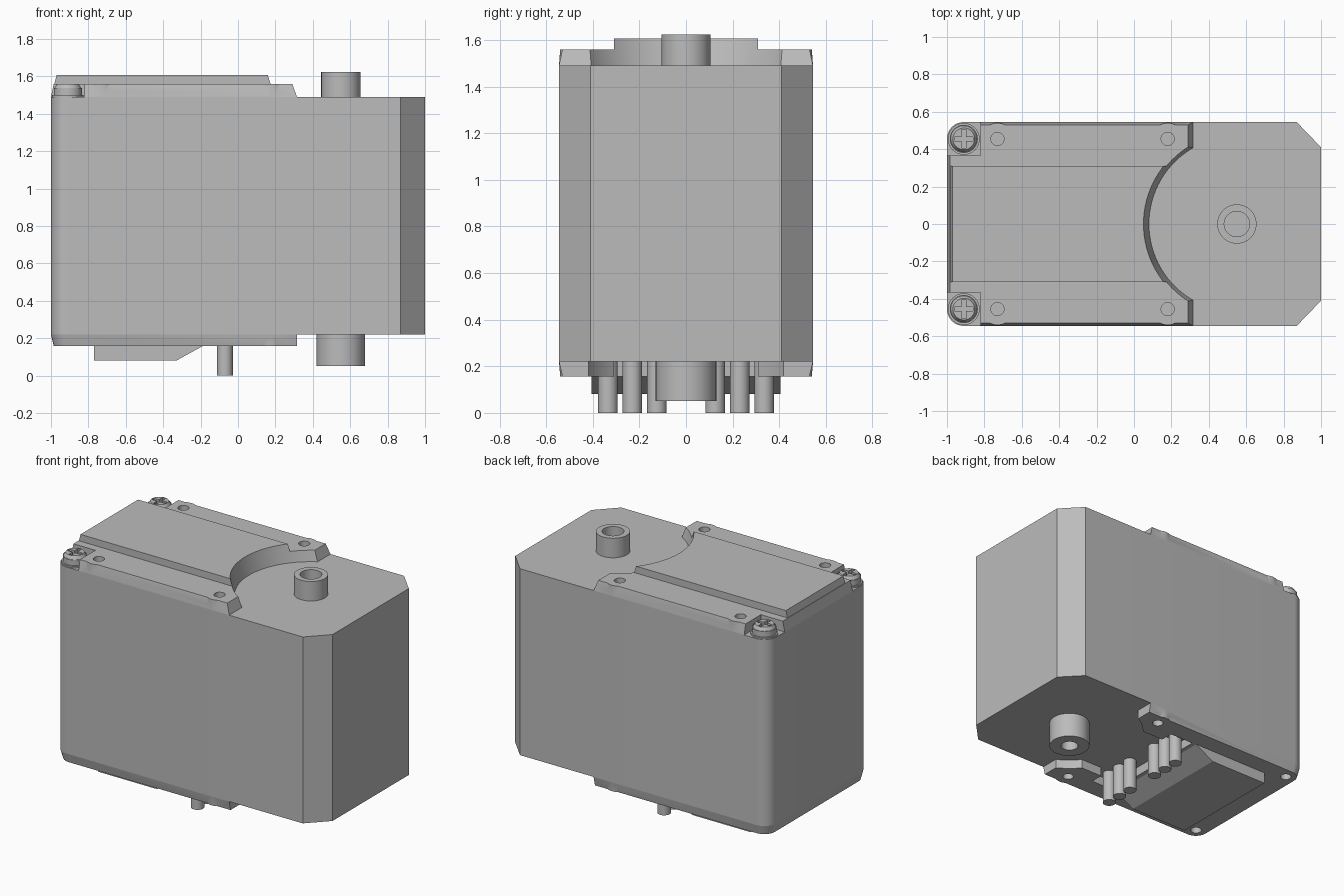
import bpy, bmesh, math

if "Cube" in bpy.data.objects:
    bpy.data.objects.remove(bpy.data.objects["Cube"], do_unlink=True)

grey = bpy.data.materials.new("plain_grey")
grey.use_nodes = True
grey.diffuse_color = (0.5, 0.5, 0.5, 1)
grey.node_tree.nodes["Principled BSDF"].inputs["Base Color"].default_value = (0.5, 0.5, 0.5, 1)


def loft(name, low, high, z0, z1):
    """Solid between two outlines with the same point count."""
    bm = bmesh.new()
    a = [bm.verts.new((x, y, z0)) for x, y in low]
    b = [bm.verts.new((x, y, z1)) for x, y in high]
    bm.faces.new(a[::-1])
    bm.faces.new(b)
    for i in range(len(a)):
        j = (i + 1) % len(a)
        bm.faces.new((a[i], a[j], b[j], b[i]))
    bmesh.ops.recalc_face_normals(bm, faces=bm.faces)
    mesh = bpy.data.meshes.new(name)
    bm.to_mesh(mesh)
    bm.free()
    mesh.materials.append(grey)
    ob = bpy.data.objects.new(name, mesh)
    bpy.context.collection.objects.link(ob)
    return ob


def rect(x0, x1, y0, y1):
    return [(x0, y0), (x1, y0), (x1, y1), (x0, y1)]


def box(name, x0, x1, y0, y1, z0, z1):
    r = rect(x0, x1, y0, y1)
    return loft(name, r, r, z0, z1)


def ring(x, y, r, n):
    return [(x + r * math.cos(math.tau * i / n), y + r * math.sin(math.tau * i / n)) for i in range(n)]


def rod(name, x, y, r0, z0, z1, r1=None, n=40):
    return loft(name, ring(x, y, r0, n), ring(x, y, r0 if r1 is None else r1, n), z0, z1)


def combine(ob, others, op):
    """Apply booleans and discard the helper solids."""
    for other in others:
        other.hide_render = True
        mod = ob.modifiers.new("combine", 'BOOLEAN')
        mod.operation, mod.solver, mod.object = op, 'EXACT', other
        bpy.context.view_layer.objects.active = ob
        bpy.ops.object.modifier_apply(modifier=mod.name)
        bpy.data.objects.remove(other, do_unlink=True)
    return ob


def cut(ob, *others):
    return combine(ob, others, 'DIFFERENCE')


def join(ob, *others):
    return combine(ob, others, 'UNION')


def rounded_end(x0, x1, y, r, steps=8):
    """Outline with two rounded corners at x0 and square ones at x1."""
    half = [(x0 + r - r * math.cos(t), y - r + r * math.sin(t))
            for t in (math.pi / 2 * i / steps for i in range(steps + 1))]
    half.append((x1, y))
    return half[::-1] + [(px, -py) for px, py in half]


HOLE_Y = 0.455
SCREW_X = -0.91
AXIS_X = 0.55
LOW, HIGH = 0.22, 1.49

# Main case: rounded at one end, chamfered at the other
outline = rounded_end(-1, 1, 0.545, 0.09)
k = outline.index((1, 0.545))
outline[k:k + 1] = [(1, 0.41), (0.87, 0.545)]
k = outline.index((1, -0.545))
outline[k:k + 1] = [(0.87, -0.545), (1, -0.41)]
loft("main_case", outline, outline, LOW, HIGH)

# Top cover with raised panel, screw pockets and a curved end
top = loft("top_cover", rect(-1, 0.315, -0.545, 0.545), rect(-0.985, 0.29, -0.53, 0.53), HIGH, 1.56)
for s in (-1, 1):
    for x in (-0.73, 0.18):
        join(top, rod("boss", x, s * HOLE_Y, 0.09, HIGH, 1.56, 0.085))
join(top, loft("panel", rect(-0.998, 0.4, -0.31, 0.31), rect(-0.97, 0.4, -0.31, 0.31), 1.495, 1.607))
cut(top, rod("curved_cut", AXIS_X, 0, 0.4675, HIGH - 0.01, 1.62, 0.5025, n=96))
for s in (-1, 1):
    y0, y1 = sorted((s * 0.365, s * 0.6))
    cut(top, box("pocket", -1.1, -0.82, y0, y1, 1.4, 1.7))
    for x in (-0.73, 0.18):
        cut(top, rod("hole", x, s * HOLE_Y, 0.035, 1.5, 1.7))

# Cover screws with cross slots
for s in (-1, 1):
    y = s * HOLE_Y
    side = "left" if s > 0 else "right"
    screw = rod("cover_screw_" + side, SCREW_X, y, 0.075, 1.5, 1.538)
    join(screw, rod("crown", SCREW_X, y, 0.075, 1.53, 1.56, 0.058))
    cut(screw, box("slot", SCREW_X - 0.05, SCREW_X + 0.05, y - 0.011, y + 0.011, 1.525, 1.6))
    cut(screw, box("slot", SCREW_X - 0.011, SCREW_X + 0.011, y - 0.05, y + 0.05, 1.525, 1.6))
    rod("screw_washer_" + side, SCREW_X, y, 0.085, HIGH, 1.5)

# Output shaft and lower bearing, both hollow
cut(rod("output_shaft", AXIS_X, 0, 0.105, HIGH, 1.623, n=48), rod("bore", AXIS_X, 0, 0.068, 1.51, 1.7))
cut(rod("lower_bearing", AXIS_X, 0, 0.13, 0.05, LOW, n=48), rod("bore", AXIS_X, 0, 0.055, 0, 0.18))

# Bottom cover with open connector bay
base = loft("bottom_cover", rounded_end(-0.985, 0.315, 0.53, 0.08),
            rounded_end(-1, 0.315, 0.545, 0.09), 0.157, LOW)
for s in (-1, 1):
    join(base, rod("boss", 0.18, s * HOLE_Y, 0.085, 0.157, LOW, 0.09))
cut(base, rod("curved_cut", AXIS_X, 0, 0.48, 0.1, 0.25, n=96))
cut(base, box("bay", -0.16, 0.5, -0.31, 0.31, 0.1, 0.25))
cut(base, box("bay", -0.16, 0.02, -0.4, 0.4, 0.1, 0.25))
for s in (-1, 1):
    for x in (SCREW_X, 0.18):
        cut(base, rod("hole", x, s * HOLE_Y, 0.035, 0.1, 0.21))

# Wedge-fronted block under the bottom cover
loft("bottom_block", rect(-0.77, -0.33, -0.405, 0.405), rect(-0.77, -0.19, -0.405, 0.405), 0.08, 0.157)

# Two rows of connector pins
for s in (-1, 1):
    for i in range(3):
        side = "left" if s > 0 else "right"
        rod(f"connector_pin_{side}_{i + 1}", -0.07, s * (0.125 + 0.105 * i), 0.042, 0, LOW, n=32)

# Smooth round walls, keep edges sharp
for ob in bpy.context.collection.objects:
    if ob.type == 'MESH' and ob.data.materials and ob.data.materials[0] == grey:
        bpy.ops.object.select_all(action='DESELECT')
        ob.select_set(True)
        bpy.context.view_layer.objects.active = ob
        bpy.ops.object.shade_smooth_by_angle(angle=math.radians(20))
